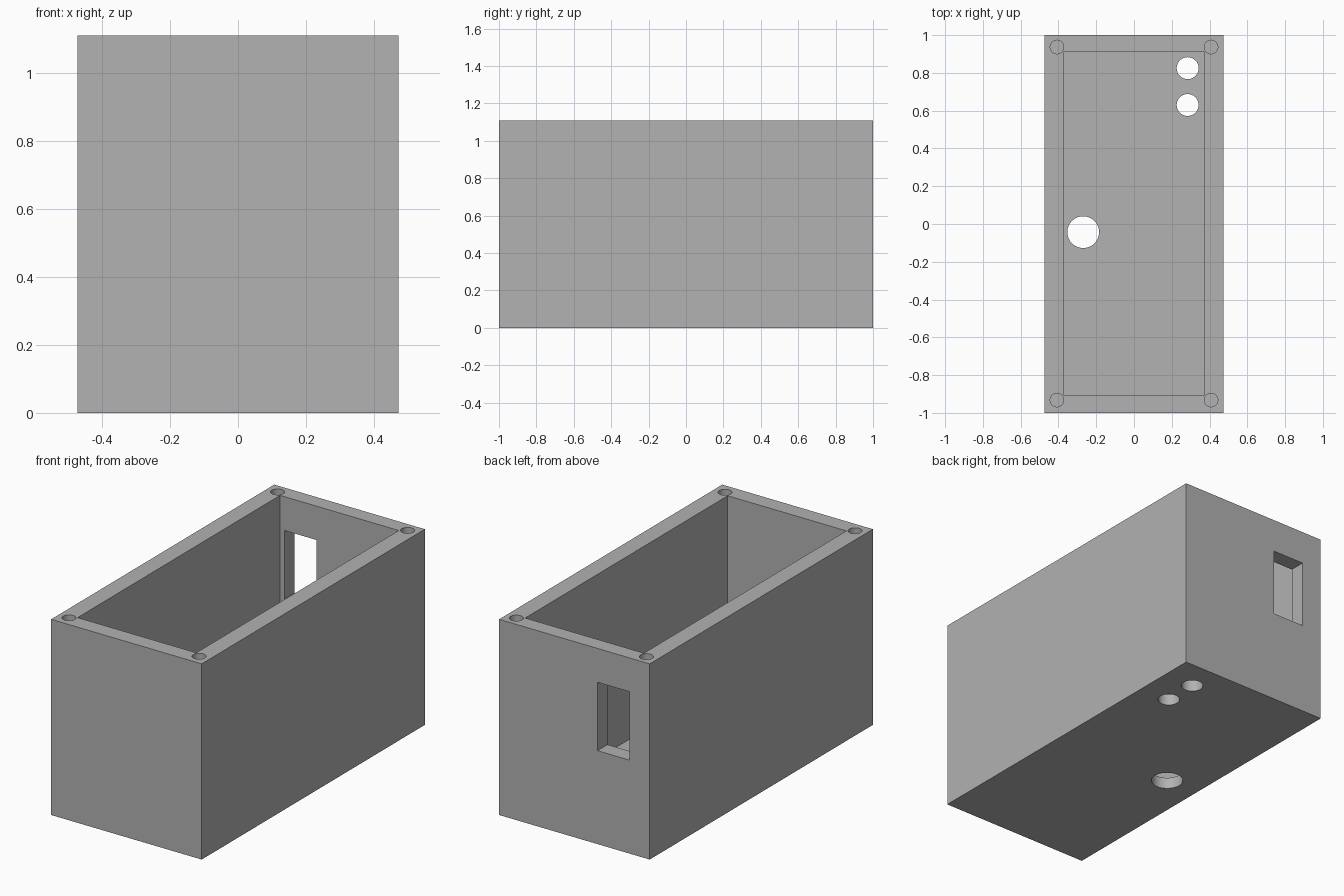
import bpy

cube = bpy.data.objects.get("Cube")
if cube:
    bpy.data.objects.remove(cube, do_unlink=True)

W, L, H = 0.945, 2.0, 1.11
FLOOR = 0.065

grey = bpy.data.materials.new("light grey plastic")
grey.use_nodes = True
colour = (0.445, 0.445, 0.445, 1)
grey.diffuse_color = colour
grey.node_tree.nodes["Principled BSDF"].inputs["Base Color"].default_value = colour


def box(name, low, high):
    """Box between two opposite corners."""
    centre = [(a + b) / 2 for a, b in zip(low, high)]
    bpy.ops.mesh.primitive_cube_add(size=1, location=centre)
    ob = bpy.context.object
    ob.name = name
    ob.scale = [b - a for a, b in zip(low, high)]
    bpy.ops.object.transform_apply(location=True, rotation=False, scale=True)
    ob.data.materials.append(grey)
    return ob


def rod(name, x, y, radius, low, high):
    """Upright cylinder between two heights."""
    bpy.ops.mesh.primitive_cylinder_add(
        vertices=48, radius=radius, depth=high - low, location=(x, y, (low + high) / 2))
    ob = bpy.context.object
    ob.name = name
    ob.data.materials.append(grey)
    return ob


# Outer block
case = box("enclosure", (-W / 2, -L / 2, 0), (W / 2, L / 2, H))

# Open cavity and the slot through the back wall
cutters = [
    box("cavity_cutter", (-0.373, -0.905, FLOOR), (0.372, 0.91, H + 0.1)),
    box("back_slot_cutter", (-0.345, 0.8, 0.53), (-0.145, 1.1, 0.918)),
]

# Blind screw holes in the four rim corners
for x in (-0.408, 0.408):
    for y in (-0.932, 0.937):
        cutters.append(rod("screw_hole_cutter", x, y, 0.036, H - 0.4, H + 0.1))

# Round holes through the floor
for x, y, r in ((0.284, 0.825, 0.058), (0.284, 0.63, 0.058), (-0.269, -0.043, 0.084)):
    cutters.append(rod("floor_hole_cutter", x, y, r, -0.1, 0.2))

# Cut every opening, then remove the cutters
bpy.ops.object.select_all(action="DESELECT")
bpy.context.view_layer.objects.active = case
case.select_set(True)
for cutter in cutters:
    cutter.hide_render = True
    mod = case.modifiers.new("cut", "BOOLEAN")
    mod.operation = "DIFFERENCE"
    mod.solver = "EXACT"
    mod.object = cutter
    bpy.ops.object.modifier_apply(modifier=mod.name)
for cutter in cutters:
    bpy.data.objects.remove(cutter, do_unlink=True)

bpy.ops.object.shade_smooth_by_angle()
